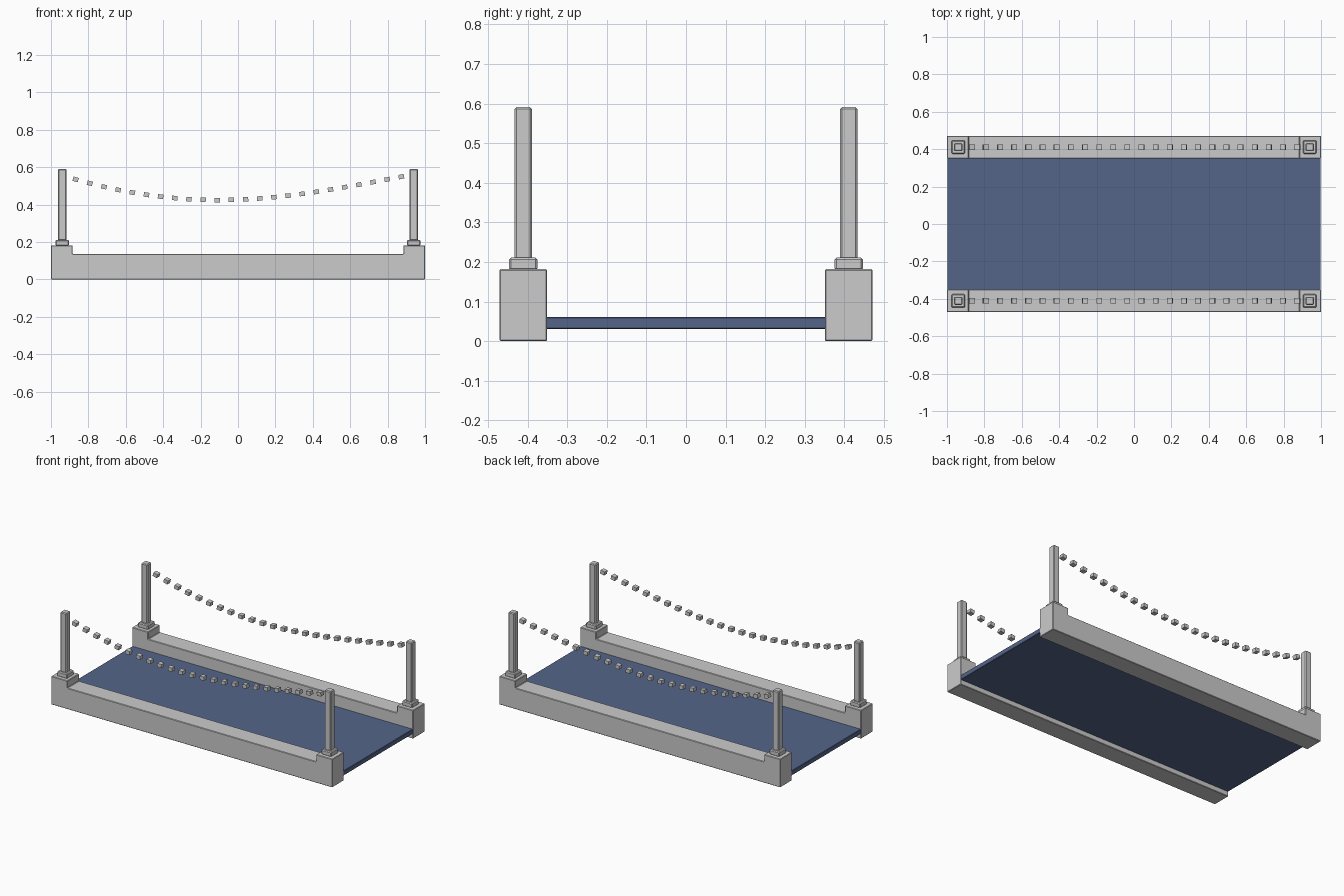
import bpy, bmesh, math
from mathutils import Matrix

if "Cube" in bpy.data.objects:
    bpy.data.objects.remove(bpy.data.objects["Cube"])

Y = 0.411  # centre line of each side rail


def make_object(name, bm, bevel=0.0, color=None):
    bmesh.ops.recalc_face_normals(bm, faces=bm.faces)
    mesh = bpy.data.meshes.new(name)
    bm.to_mesh(mesh)
    bm.free()
    obj = bpy.data.objects.new(name, mesh)
    bpy.context.collection.objects.link(obj)
    if bevel:
        mod = obj.modifiers.new("bevel", 'BEVEL')
        mod.width = bevel
        mod.segments = 1
    if color:
        mat = bpy.data.materials.new(name)
        mat.diffuse_color = color
        mat.use_nodes = True
        mat.node_tree.nodes["Principled BSDF"].inputs["Base Color"].default_value = mat.diffuse_color
        mesh.materials.append(mat)
    return obj


def box(name, center, size, bevel=0.0, color=None):
    bm = bmesh.new()
    bmesh.ops.create_cube(bm, size=1, matrix=Matrix.Translation(center) @ Matrix.Diagonal((*size, 1)))
    return make_object(name, bm, bevel, color)


def rail(name, y):
    # stepped side profile with raised end blocks
    profile = [(-1, 0), (1, 0), (1, .182), (.885, .182), (.885, .136),
               (-.885, .136), (-.885, .182), (-1, .182)]
    bm = bmesh.new()
    face = bm.faces.new([bm.verts.new((x, y - .06, z)) for x, z in profile])
    ext = bmesh.ops.extrude_face_region(bm, geom=[face])
    bmesh.ops.translate(bm, vec=(0, .12, 0),
                        verts=[v for v in ext['geom'] if isinstance(v, bmesh.types.BMVert)])
    return make_object(name, bm, .003)


def sag(x):
    # height and slope of the hanging chain
    u = x + .1
    if u > 0:
        return .424 + .2 * u**2 - .07 * u**3, .4 * u - .21 * u**2
    return .424 + .187 * u**2, .374 * u


def chain(name, y):
    # separate square links following the sag
    bm = bmesh.new()
    for i in range(24):
        x = -.868 + .0757 * i
        z, slope = sag(x)
        m = (Matrix.Translation((x, y, z)) @ Matrix.Rotation(-math.atan(slope), 4, 'Y')
             @ Matrix.Diagonal((.029, .03, .024, 1)))
        bmesh.ops.create_cube(bm, size=1, matrix=m)
    return make_object(name, bm)


# blue deck
box("deck", (0, 0, .046), (1.996, .71, .03), .002, (.09, .13, .25, 1))

# rails, posts and chains on both sides
for side, s in (("front", -1), ("back", 1)):
    rail(side + "_rail", s * Y)
    chain(side + "_chain", s * Y)
    for end, e in (("left", -1), ("right", 1)):
        box(f"{side}_{end}_post_foot", (e * .94, s * Y, .195), (.072, .072, .032), .005)
        box(f"{side}_{end}_post", (e * .94, s * Y, .399), (.044, .044, .384), .005)
